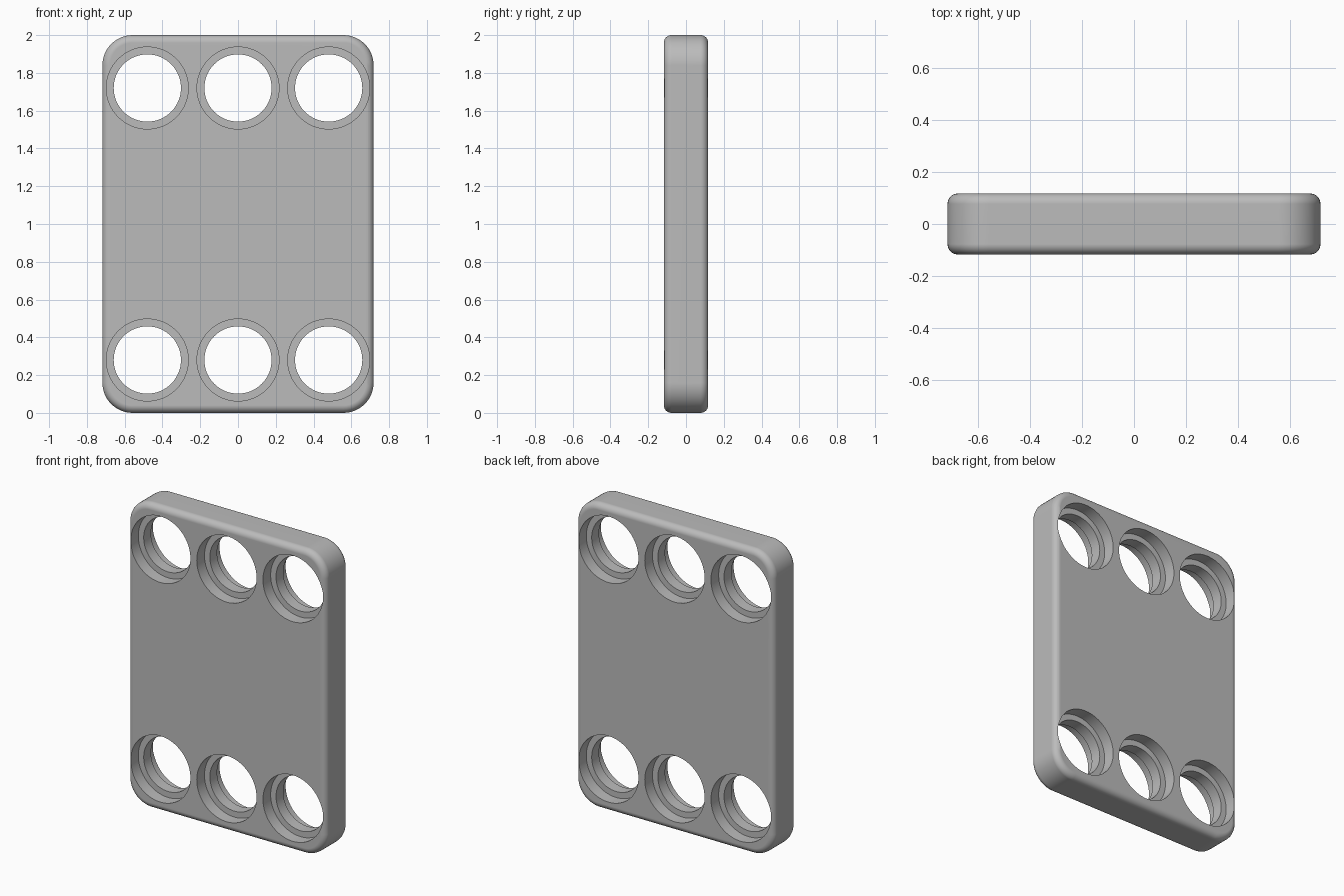
import bpy, bmesh, math
from mathutils import Matrix, Vector

if "Cube" in bpy.data.objects:
    bpy.data.objects.remove(bpy.data.objects["Cube"], do_unlink=True)

WIDTH, DEPTH, HEIGHT = 1.436, 0.235, 2.0
CORNER, FILLET = 0.16, 0.04
BORE, RECESS, STEP = 0.178, 0.217, 0.08
HALF = DEPTH / 2

grey = bpy.data.materials.new("plain grey")
grey.use_nodes = True
colour = (0.5, 0.5, 0.5, 1)
grey.diffuse_color = colour
grey.node_tree.nodes["Principled BSDF"].inputs["Base Color"].default_value = colour


def make_object(name, bm):
    bmesh.ops.recalc_face_normals(bm, faces=bm.faces)
    mesh = bpy.data.meshes.new(name)
    bm.to_mesh(mesh)
    bm.free()
    mesh.materials.append(grey)
    obj = bpy.data.objects.new(name, mesh)
    bpy.context.collection.objects.link(obj)
    return obj


def bevel(bm, edges, radius, segments):
    bmesh.ops.bevel(bm, geom=edges, offset=radius, segments=segments,
                    profile=0.5, affect='EDGES', clamp_overlap=True)


# Plate: box with rounded corners, then filleted front and back rims
bm = bmesh.new()
bmesh.ops.create_cube(bm, size=1, matrix=Matrix.Translation((0, 0, HEIGHT / 2))
                      @ Matrix.Diagonal((WIDTH, DEPTH, HEIGHT, 1)))
bevel(bm, [e for e in bm.edges
           if abs(e.verts[0].co.y - e.verts[1].co.y) > HALF], CORNER, 12)
bevel(bm, [e for e in bm.edges
           if abs(e.verts[0].co.y - e.verts[1].co.y) < 0.001], FILLET, 6)
plate = make_object("holed_plate", bm)

# Stepped cutter for each hole: wide recess on both faces, narrower bore between
inner = HALF - STEP
profile = [(0, -0.2), (RECESS, -0.2), (RECESS, -inner), (BORE, -inner),
           (BORE, inner), (RECESS, inner), (RECESS, 0.2), (0, 0.2)]
bm = bmesh.new()
for x in (-0.48, 0, 0.48):
    for z in (0.28, 1.72):
        verts = [bm.verts.new((x + r, y, z)) for r, y in profile]
        edges = [bm.edges.new(pair) for pair in zip(verts, verts[1:])]
        bmesh.ops.spin(bm, geom=verts + edges, cent=(x, 0, z), axis=(0, 1, 0),
                       angle=math.tau, steps=64)
bmesh.ops.remove_doubles(bm, verts=bm.verts, dist=0.0005)
cutter = make_object("hole_cutter", bm)
cutter.hide_render = True

# Cut the holes, then shade the fillets smooth and keep the bore edges sharp
bpy.context.view_layer.objects.active = plate
cut = plate.modifiers.new("holes", 'BOOLEAN')
cut.operation, cut.solver, cut.object = 'DIFFERENCE', 'EXACT', cutter
bpy.ops.object.select_all(action='DESELECT')
plate.select_set(True)
bpy.ops.object.modifier_apply(modifier=cut.name)
bpy.data.objects.remove(cutter, do_unlink=True)
bpy.ops.object.shade_smooth_by_angle(angle=math.radians(25))
normals = plate.modifiers.new("face normals", 'WEIGHTED_NORMAL')
normals.keep_sharp = True
